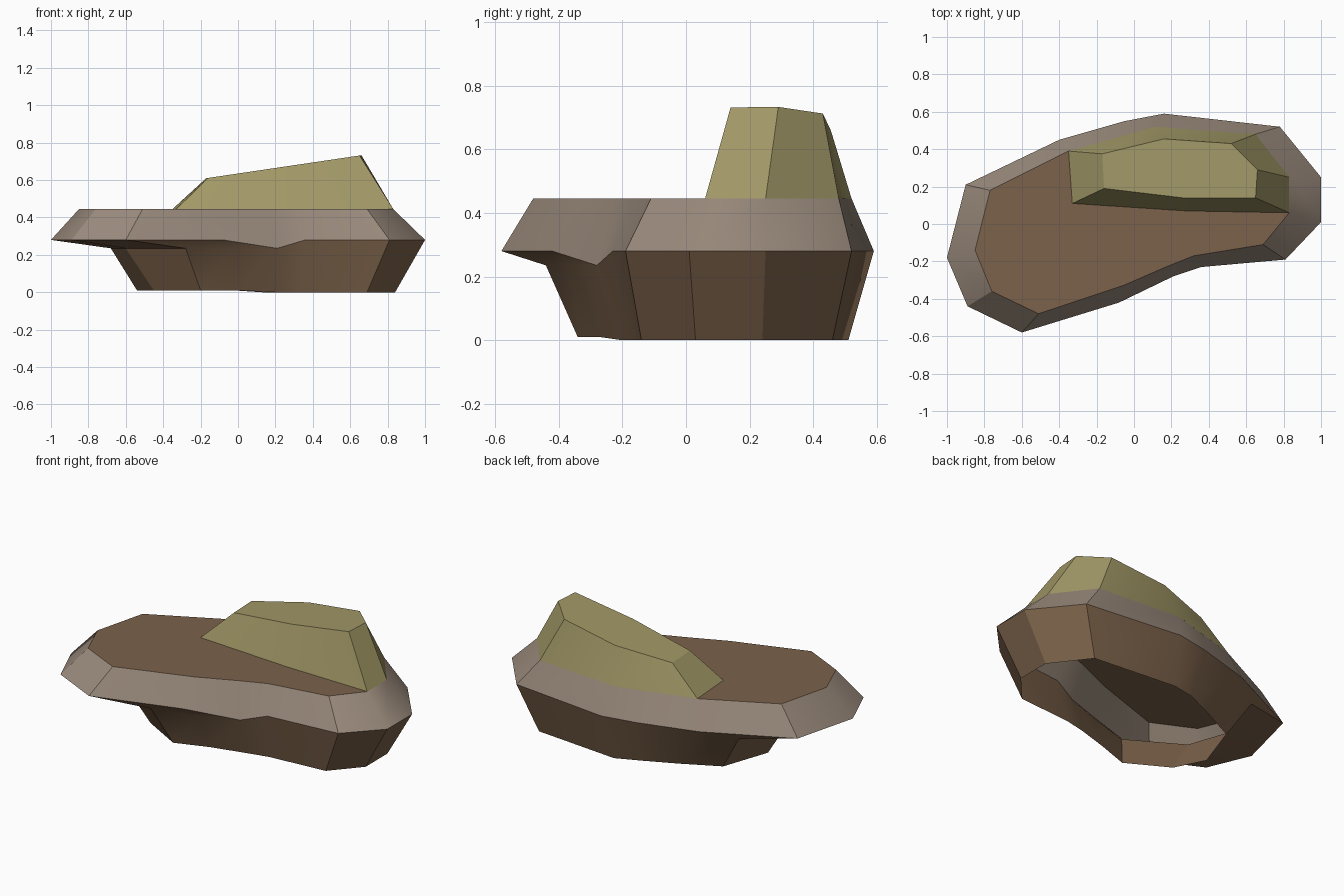
import bpy, bmesh, math

cube = bpy.data.objects.get("Cube")
if cube:
    bpy.data.objects.remove(cube, do_unlink=True)


def make_material(name, rgb):
    mat = bpy.data.materials.new(name)
    mat.use_nodes = True
    colour = (*rgb, 1)
    mat.diffuse_color = colour
    bsdf = next(n for n in mat.node_tree.nodes if n.type == 'BSDF_PRINCIPLED')
    bsdf.inputs["Base Color"].default_value = colour
    bsdf.inputs["Roughness"].default_value = 0.9
    return mat


brown = make_material("earth brown", (0.20, 0.122, 0.069))
grey = make_material("warm grey", (0.33, 0.26, 0.205))
olive = make_material("olive", (0.36, 0.315, 0.135))


def loft(name, rings, materials, band_slots, cap_slot):
    """Join stacked rings with side faces and close the upper one."""
    bm = bmesh.new()
    loops = [[bm.verts.new(p) for p in ring] for ring in rings]
    for slot, low, high in zip(band_slots, loops, loops[1:]):
        for i in range(len(low)):
            j = (i + 1) % len(low)
            bm.faces.new((low[i], low[j], high[j], high[i])).material_index = slot
    bm.faces.new(loops[-1]).material_index = cap_slot
    bmesh.ops.remove_doubles(bm, verts=bm.verts[:], dist=0.0005)
    mesh = bpy.data.meshes.new(name)
    bm.to_mesh(mesh)
    bm.free()
    for mat in materials:
        mesh.materials.append(mat)
    obj = bpy.data.objects.new(name, mesh)
    bpy.context.collection.objects.link(obj)
    bpy.ops.object.select_all(action='DESELECT')
    obj.select_set(True)
    bpy.context.view_layer.objects.active = obj
    bpy.ops.object.shade_smooth_by_angle(angle=math.radians(30))
    return obj


def level(outline, height):
    return [(x, y, height) for x, y in outline]


# Ledge outlines, counter-clockwise from the left tip
foot_outline = [(-.54, -.02), (-.45, -.2), (-.2, -.34), (0, -.27), (.2, -.2),
                (.33, -.17), (.69, -.14), (.84, .03), (.84, .24), (.67, .46),
                (.13, .51), (-.02, .47), (-.22, .38), (-.44, .27)]
rim_outline = [(-1, -.18), (-.89, -.44), (-.6, -.58), (-.08, -.42), (.21, -.28),
               (.36, -.23), (.81, -.19), (1, .01), (1, .25), (.78, .52),
               (.16, .59), (-.05, .55), (-.4, .45), (-.9, .21)]
top_outline = [(-.85, -.14), (-.76, -.36), (-.51, -.48), (-.06, -.33), (.17, -.23),
               (.32, -.17), (.69, -.11), (.83, .06), (.83, .25), (.65, .48),
               (.11, .52), (-.08, .466), (-.35, .39), (-.77, .18)]

neck_z, rim_z, top_z = 0.235, 0.28, 0.445
foot = [(x, y, 0.01 if x < 0.01 else 0) for x, y in foot_outline]
rim = level(rim_outline, rim_z)
rim[4] = (*rim_outline[4], neck_z)

# The neck only leaves the rim beneath the overhang
neck = list(rim)
overhang = {0: (-.68, -.02), 1: (-.6, -.25), 2: (-.28, -.44), 3: (0, -.36), 13: (-.58, .32)}
for i, (x, y) in overhang.items():
    neck[i] = (x, y, neck_z)

# Hollow ledge: brown wall and underside, grey bevel, brown top
loft("rock_ledge", [foot, neck, rim, level(top_outline, top_z)],
     [brown, grey], [0, 0, 1], 0)

# Boulder with a sloping top, flush with the back of the ledge
boulder_base = [(-.33, .11), (.28, .07), (.83, .06), (.83, .25),
                (.65, .48), (.11, .52), (-.35, .39)]
boulder_top = [(-.16, .19), (.26, .14), (.65, .14), (.66, .29),
               (.52, .43), (.16, .455), (-.17, .375)]
slope = [(x, y, 0.635 + 0.148 * x) for x, y in boulder_top]
loft("boulder", [level(boulder_base, top_z), slope], [olive], [0], 0)
